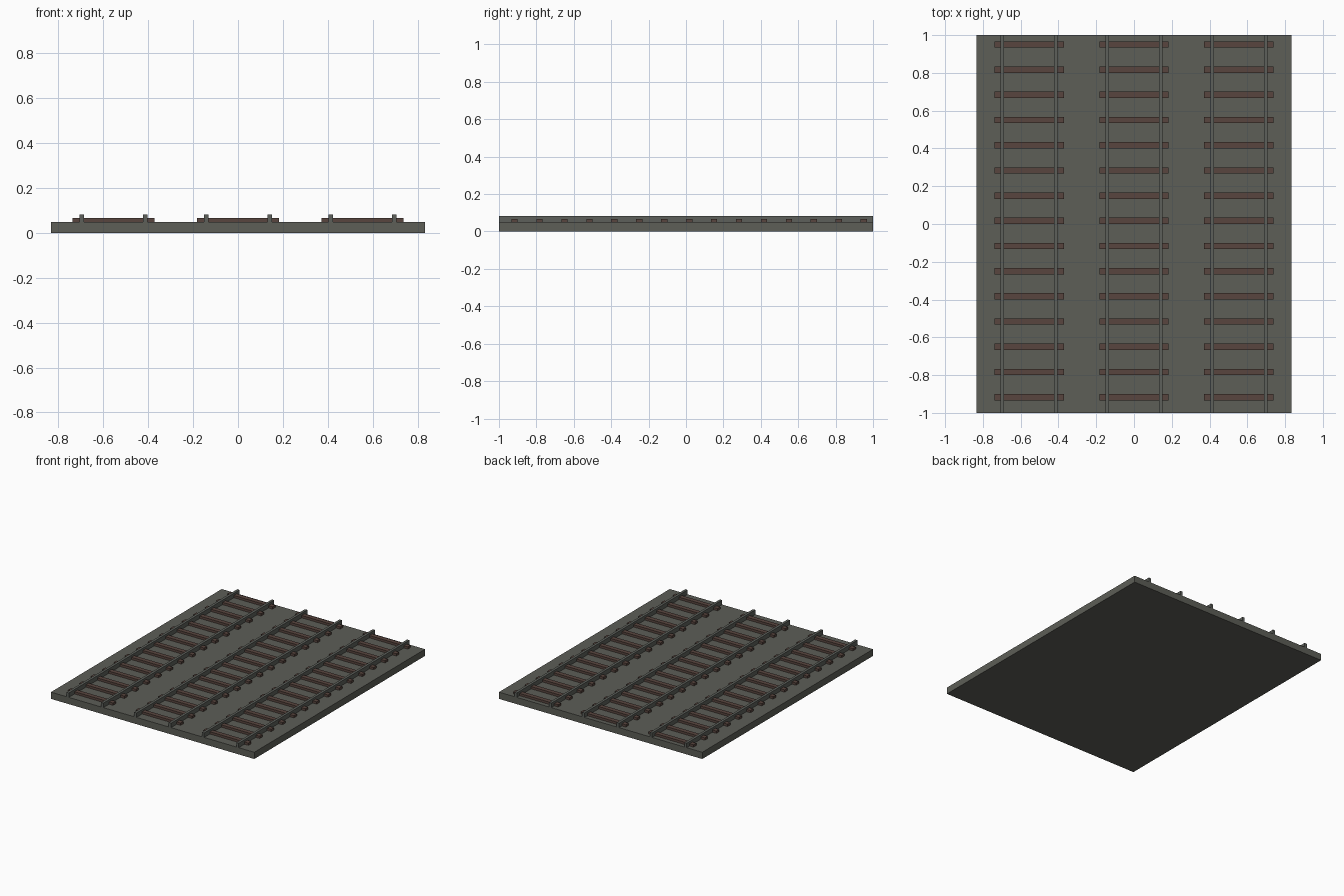
import bpy

if "Cube" in bpy.data.objects:
    bpy.data.objects.remove(bpy.data.objects["Cube"])


def srgb(r, g, b):
    def lin(c):
        c /= 255
        return c / 12.92 if c <= 0.04045 else ((c + 0.055) / 1.055) ** 2.4
    return (lin(r), lin(g), lin(b), 1)


def material(name, color):
    m = bpy.data.materials.new(name)
    m.diffuse_color = color
    m.use_nodes = True
    m.node_tree.nodes["Principled BSDF"].inputs["Base Color"].default_value = m.diffuse_color
    return m


GRAVEL = material("gravel_grey", srgb(93, 94, 87))
STEEL = material("rail_grey", srgb(93, 96, 91))
WOOD = material("sleeper_brown", srgb(88, 69, 62))


def box(name, x, y, z0, z1, w, d, mat):
    bpy.ops.mesh.primitive_cube_add(size=1, location=(x, y, (z0 + z1) / 2))
    ob = bpy.context.object
    ob.name = name
    ob.scale = (w, d, z1 - z0)
    bpy.ops.object.transform_apply(location=False, rotation=False, scale=True)
    ob.data.materials.append(mat)
    return ob


# Ballast bed
box("ballast_bed", 0, 0, 0, 0.05, 1.667, 2, GRAVEL)

# Three parallel tracks
for n, cx in enumerate((-0.555, 0, 0.555), 1):
    # Row of fifteen sleepers
    row = box(f"sleepers_{n}", cx, -0.9165, 0.05, 0.067, 0.367, 0.0335, WOOD)
    arr = row.modifiers.new("repeat", 'ARRAY')
    arr.count = 15
    arr.use_relative_offset = False
    arr.use_constant_offset = True
    arr.constant_offset_displace = (0, 2 / 15, 0)
    # Pair of rails
    for side, name in ((-1, "left"), (1, "right")):
        box(f"{name}_rail_{n}", cx + side * 0.1417, 0, 0.05, 0.083, 0.019, 2, STEEL)
